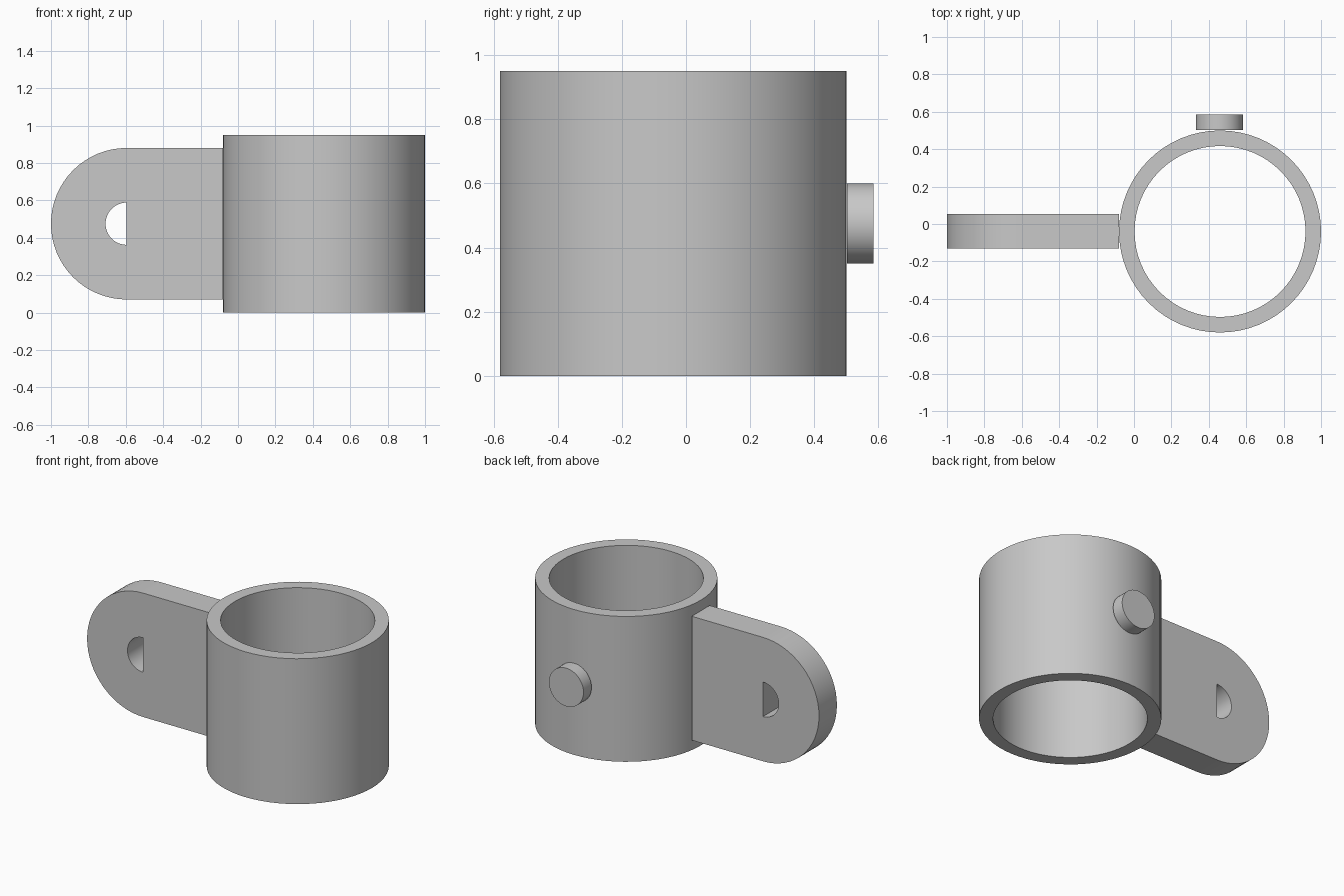
import bpy, bmesh, math

cube = bpy.data.objects.get("Cube")
if cube:
    bpy.data.objects.remove(cube, do_unlink=True)

# Single grey finish
GREY = (0.58, 0.58, 0.58, 1.0)
grey = bpy.data.materials.new("plain grey")
grey.use_nodes = True
grey.diffuse_color = GREY
grey.node_tree.nodes["Principled BSDF"].inputs["Base Color"].default_value = GREY


def arc(cx, cy, radius, start=0, sweep=360, steps=64):
    """Points along an arc; a full turn leaves out the repeated last point."""
    count = steps if sweep == 360 else steps + 1
    angles = [math.radians(start + sweep * i / steps) for i in range(count)]
    return [(cx + radius * math.cos(a), cy + radius * math.sin(a)) for a in angles]


def extruded(name, outlines, depth, location, upright=False):
    """Extrude closed outlines (inner ones become holes) about location."""
    curve = bpy.data.curves.new(name, "CURVE")
    curve.dimensions = "2D"
    curve.fill_mode = "BOTH"
    curve.extrude = depth / 2
    for outline in outlines:
        spline = curve.splines.new("POLY")
        spline.points.add(len(outline) - 1)
        for point, (u, v) in zip(spline.points, outline):
            point.co = (u, v, 0, 1)
        spline.use_cyclic_u = True
    obj = bpy.data.objects.new(name, curve)
    bpy.context.collection.objects.link(obj)
    obj.location = location
    if upright:
        obj.rotation_euler.x = math.pi / 2
    bpy.ops.object.select_all(action="DESELECT")
    obj.select_set(True)
    bpy.context.view_layer.objects.active = obj
    bpy.ops.object.convert(target="MESH")
    obj = bpy.context.object

    # Weld the caps to the walls
    bm = bmesh.new()
    bm.from_mesh(obj.data)
    bmesh.ops.remove_doubles(bm, verts=bm.verts, dist=1e-4)
    bmesh.ops.recalc_face_normals(bm, faces=bm.faces)
    bm.to_mesh(obj.data)
    bm.free()
    obj.data.materials.clear()
    obj.data.materials.append(grey)
    bpy.ops.object.shade_smooth_by_angle(angle=math.radians(30))
    return obj


HEIGHT = 0.95
MID = HEIGHT / 2
RING_X, RING_Y = 0.46, -0.04

# Open tube
extruded("tube", [arc(0, 0, 0.54), arc(0, 0, 0.457)],
         HEIGHT, (RING_X, RING_Y, MID))

# Round-ended lug with a half-round hole
LUG_X, LUG_R = -0.595, 0.405
lug_length = -0.08 - LUG_X
lug_outline = arc(0, 0, LUG_R, 90, 180, 32) + [(lug_length, -LUG_R), (lug_length, LUG_R)]
extruded("lug", [lug_outline, arc(0, 0, 0.113, 90, 180, 24)],
         0.185, (LUG_X, -0.038, MID), upright=True)

# Short round stud on the back of the tube
extruded("stud", [arc(0, 0, 0.125, steps=48)],
         0.083, (RING_X - 0.003, 0.543, MID), upright=True)
